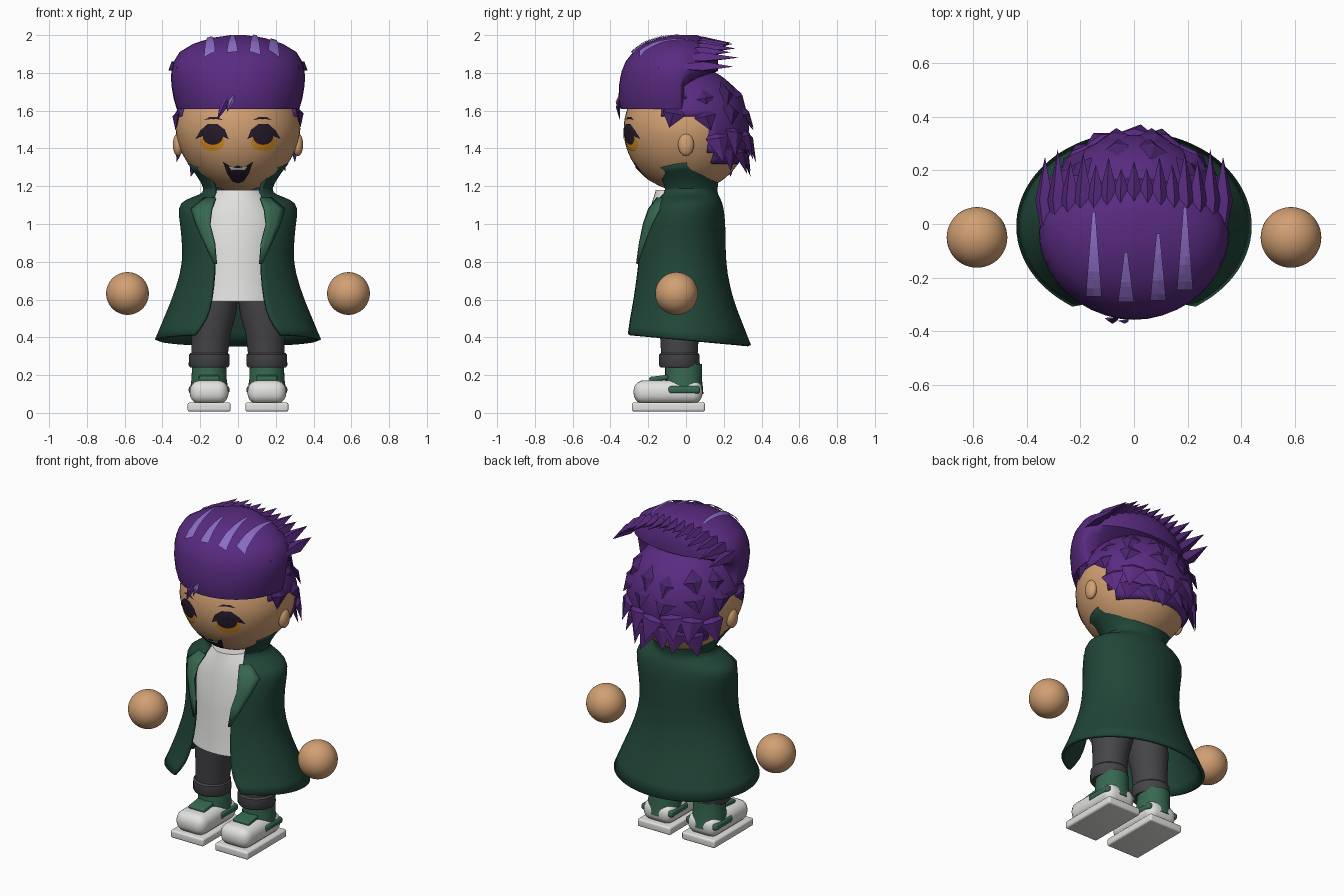
import bpy, bmesh, math
from mathutils import Vector
from mathutils.bvhtree import BVHTree

if "Cube" in bpy.data.objects:
    bpy.data.objects.remove(bpy.data.objects["Cube"])


def material(name, *rgb):
    m = bpy.data.materials.new(name)
    m.use_nodes = True
    m.diffuse_color = (*rgb, 1)
    m.node_tree.nodes["Principled BSDF"].inputs["Base Color"].default_value = (*rgb, 1)
    return m


SKIN = material("skin", .64, .35, .17)
PURPLE = material("purple hair", .1, .024, .22)
DEEP = material("deep purple hair", .068, .017, .15)
LILAC = material("lilac highlight", .26, .15, .56)
GREEN = material("coat green", .015, .06, .039)
MOSS = material("light green", .038, .14, .08)
WHITE = material("off white", .76, .76, .74)
GREY = material("charcoal", .06, .058, .065)
INK = material("dark ink", .02, .011, .024)
AMBER = material("amber", .7, .27, .015)


def finish(name, bm, mat, angle=40):
    me = bpy.data.meshes.new(name)
    bm.to_mesh(me)
    bm.free()
    me.materials.append(mat)
    ob = bpy.data.objects.new(name, me)
    bpy.context.collection.objects.link(ob)
    if angle:
        bpy.ops.object.select_all(action='DESELECT')
        ob.select_set(True)
        bpy.context.view_layer.objects.active = ob
        bpy.ops.object.shade_smooth_by_angle(angle=math.radians(angle))
    return ob


def ball(name, loc, size, mat):
    bm = bmesh.new()
    bmesh.ops.create_uvsphere(bm, u_segments=48, v_segments=32, radius=1)
    bmesh.ops.scale(bm, vec=size, verts=bm.verts)
    bmesh.ops.translate(bm, vec=loc, verts=bm.verts)
    return finish(name, bm, mat, 60)


def block(name, loc, size, mat, bevel, tilt=0):
    bm = bmesh.new()
    bmesh.ops.create_cube(bm, size=1)
    bmesh.ops.scale(bm, vec=size, verts=bm.verts)
    bmesh.ops.bevel(bm, geom=bm.edges[:], offset=bevel, segments=5, profile=.5, affect='EDGES')
    ob = finish(name, bm, mat)
    ob.location = loc
    ob.rotation_euler.x = tilt
    return ob


def oval(z, w, front, back, x=0, start=0, mid=None, n=40):
    """Points round an oval, widest at y = mid, counter-clockwise from the front."""
    c = (front + back) / 2 if mid is None else mid
    pts = []
    for i in range(n):
        a = start + (math.tau - 2 * start) * i / (n - 1 if start else n)
        k = math.cos(a)
        pts.append(Vector((x + w * math.sin(a), c - k * (c - front if k > 0 else back - c), z)))
    return pts


def loft(rings, closed=True):
    """Skin a list of rings given from top to bottom."""
    bm = bmesh.new()
    rows = [[bm.verts.new(p) for p in r] for r in rings]
    n = len(rows[0])
    for a, b in zip(rows, rows[1:]):
        for j in range(n if closed else n - 1):
            k = (j + 1) % n
            bm.faces.new((a[j], b[j], b[k], a[k]))
    if closed:
        bm.faces.new(rows[0])
        bm.faces.new(rows[-1][::-1])
    return bm


def solidify(ob, thick):
    m = ob.modifiers.new("thickness", 'SOLIDIFY')
    m.thickness, m.offset = thick, -1


def spike(bm, start, mid, tip, w, t, out):
    """A pointed hair clump with a diamond section."""
    start, mid, tip, out = map(Vector, (start, mid, tip, out))
    side = (tip - start).cross(out).normalized()
    ring = [bm.verts.new(mid + v) for v in (side * w, out * t, -side * w, -out * t)]
    a, b = bm.verts.new(start), bm.verts.new(tip)
    for j in range(4):
        bm.faces.new((a, ring[j], ring[(j + 1) % 4]))
        bm.faces.new((b, ring[(j + 1) % 4], ring[j]))


# Head, ears and hands
R, HZ = .33, 1.5


def narrow(z):
    return 1 - .25 * max(0, HZ - z)


head = ball("head", (0, 0, HZ), (R, R, R), SKIN)
for v in head.data.vertices:
    v.co.x *= narrow(v.co.z)
for s, side in ((1, "left"), (-1, "right")):
    ball(side + "_ear", (s * .317, 0, 1.42), (.028, .042, .06), SKIN)
    ball(side + "_hand", (s * .585, -.05, .632), (.113, .113, .113), SKIN)


# Painted face: thin plates wrapped on the head
def plate(name, outline, mat, lift):
    bm = bmesh.new()
    mx = sum(p[0] for p in outline) / len(outline)
    mz = sum(p[1] for p in outline) / len(outline)

    def wrap(x, z):
        y = math.sqrt(max(0, R * R - (x / narrow(z)) ** 2 - (z - HZ) ** 2))
        return bm.verts.new((x, -y - lift, z))
    rows = [[wrap(mx + (x - mx) * f, mz + (z - mz) * f) for x, z in outline] for f in (.33, .67, 1)]
    n, hub = len(outline), wrap(mx, mz)
    for j in range(n):
        k = (j + 1) % n
        bm.faces.new((hub, rows[0][j], rows[0][k]))
        for a, b in zip(rows, rows[1:]):
            bm.faces.new((a[j], b[j], b[k], a[k]))
    bm.normal_update()
    bmesh.ops.reverse_faces(bm, faces=[f for f in bm.faces if f.normal.y > 0])
    finish(name, bm, mat, 0)


def disc(x, z, w, h, n=20):
    return [(x + w * math.cos(math.tau * i / n), z + h * math.sin(math.tau * i / n)) for i in range(n)]


LASH = [(.05, 1.45), (.07, 1.5), (.11, 1.53), (.16, 1.53), (.2, 1.495), (.225, 1.45), (.19, 1.47), (.13, 1.49), (.08, 1.47)]
BROW = [(.08, 1.55), (.11, 1.567), (.15, 1.567), (.18, 1.55), (.15, 1.557), (.11, 1.557)]
for s, side in ((1, "left"), (-1, "right")):
    plate(side + "_iris", disc(s * .135, 1.435, .064, .05), AMBER, .004)
    plate(side + "_pupil", disc(s * .133, 1.464, .054, .045), INK, .006)
    plate(side + "_lashes", [(s * x, z) for x, z in LASH], INK, .008)
    plate(side + "_brow", [(s * x, z) for x, z in BROW], INK, .004)
half = [(.03, 1.3), (.08, 1.33), (.06, 1.27), (.03, 1.225)]
plate("mouth", [(0, 1.31)] + half + [(0, 1.215)] + [(-x, z) for x, z in half[::-1]], INK, .004)
plate("teeth", [(-.05, 1.305), (0, 1.295), (.05, 1.305), (.035, 1.285), (-.035, 1.285)], WHITE, .007)

# Swept hair cap with strands combed to the back
cap = [(2, .04, -.07, .06), (1.985, .14, -.14, .1), (1.955, .235, -.22, .14), (1.91, .31, -.28, .16),
       (1.86, .34, -.32, .17), (1.81, .352, -.34, .17), (1.775, .355, -.348, .08),
       (1.73, .352, -.355, 0), (1.66, .34, -.357, 0), (1.61, .325, -.347, .01)]
bm = loft([oval(*r, mid=-.03) for r in cap])
for i in range(15):
    x = -.335 + .67 * i / 14
    z = 1.79 + .2 * math.sqrt(1 - (x / .36) ** 2)
    reach = .2 + .15 * abs(x) + .035 * (i % 2)
    out = Vector((x * 2, 0, 1)).normalized()
    spike(bm, (x * .96, -.16, z - .035), (x, .09, z - .028), (x * .99, reach, z - .03), .04, .03, out)
spike(bm, (-.05, -.34, 1.68), (-.08, -.36, 1.62), (-.11, -.35, 1.55), .02, .012, (0, -1, 0))
surface = BVHTree.FromBMesh(bm)
finish("hair_cap", bm, PURPLE, 45)

# Lilac streaks draped on the cap
bm = bmesh.new()
for x, y0, y1 in ((-.15, -.265, .05), (-.03, -.285, -.1), (.09, -.28, -.03), (.19, -.24, .07)):
    last = None
    for i in range(11):
        f = i / 10
        y = y0 + (y1 - y0) * f
        w = .03 * (1 - f * .8)
        row = []
        for dx in (-w, 0, w):
            hit = surface.ray_cast(Vector((x + dx, y, 3)), Vector((0, 0, -1)))[0]
            row.append(bm.verts.new(hit + Vector((0, -.006, .009))))
        if last:
            for j in (0, 1):
                bm.faces.new((last[j], last[j + 1], row[j + 1], row[j]))
        last = row
spike(bm, (-.02, -.35, 1.69), (-.035, -.364, 1.65), (-.06, -.36, 1.59), .015, .008, (0, -1, 0))
finish("hair_streaks", bm, LILAC, 0)

# Close hair on the back of the head
bm = bmesh.new()
bmesh.ops.create_uvsphere(bm, u_segments=48, v_segments=32, radius=.338)
bmesh.ops.translate(bm, vec=(0, -.005, 1.505), verts=bm.verts)


def bare(p):
    return p.z < 1.33 or (p.y < .13 and p.z < 1.56) or p.y < -.12


bmesh.ops.delete(bm, geom=[f for f in bm.faces if bare(f.calc_center_median())], context='FACES')
solidify(finish("back_hair", bm, PURPLE), .02)

# Rows of broad pointed clumps: height, spread, count, drop, half width
rows = [("upper", 1.68, 98, 8, .08, .055, DEEP), ("middle", 1.585, 100, 8, .075, .062, DEEP),
        ("lower", 1.47, 60, 7, .13, .07, PURPLE), ("nape", 1.38, 42, 6, .115, .065, DEEP)]
for name, z, spread, count, drop, width, mat in rows:
    bm = bmesh.new()
    for i in range(count):
        a = math.radians(-spread + 2 * spread * i / (count - 1))
        out = Vector((math.sin(a), math.cos(a), 0))
        rad = math.sqrt(.338 ** 2 - (z - 1.505) ** 2)
        up = Vector((0, -.005, z + .015 * (i % 3 - 1)))
        sway = Vector((out.y, -out.x, 0)) * .025 * (i % 2 * 2 - 1)
        flare = .012 + .028 * max(0, out.y)
        spike(bm, out * (rad - .035) + up + Vector((0, 0, .06)), out * (rad + .004) + up,
              out * (rad + flare) + up + sway - Vector((0, 0, drop)), width, .02, out)
    finish(name + "_hair_clumps", bm, mat, 0)

# Open flared coat with a raised collar: height, half width, front, back, half gap
coat = [(1.325, .268, -.215, .195, .19), (1.25, .215, -.18, .175, .15), (1.18, .172, -.15, .165, .12),
        (1.155, .2, -.155, .17, .125), (1.13, .285, -.18, .185, .14), (1.09, .322, -.21, .2, .155),
        (1, .307, -.25, .21, .165), (.85, .292, -.27, .21, .125), (.74, .304, -.28, .218, .125),
        (.6, .352, -.3, .25, .14), (.5, .395, -.325, .29, .165), (.39, .44, -.36, .345, .23)]
rings = [oval(z, w, f, b, start=math.asin(g / w)) for z, w, f, b, g in coat]
for p in rings[0]:
    p.z -= .35 * max(0, p.y - .05) + .2 * max(0, -p.y)
for p in rings[-1]:
    p.z -= .09 * p.y
ob = finish("coat", loft(rings, closed=False), GREEN, 60)
smooth = ob.modifiers.new("smooth", 'SUBSURF')
smooth.levels = smooth.render_levels = 1
smooth.boundary_smooth = 'PRESERVE_CORNERS'
solidify(ob, .018)


def coat_front(x, z):
    for a, b in zip(coat, coat[1:]):
        if b[0] <= z <= a[0]:
            t = (a[0] - z) / (a[0] - b[0])
            _, w, f, k, _ = [p + (q - p) * t for p, q in zip(a, b)]
            return (f + k) / 2 - (k - f) / 2 * math.sqrt(max(0, 1 - (x / w) ** 2))


# Folded lapels lying on the coat
folds = [(1.14, .12, .18), (1.08, .14, .25), (1, .15, .225), (.9, .125, .18), (.79, .115, .128)]
for s, side in ((1, "left"), (-1, "right")):
    strips = [[(s * (a + (b - a) * t), coat_front(a + (b - a) * t, z) - .008, z)
               for t in (0, .33, .67, 1)[::s]] for z, a, b in folds]
    solidify(finish(side + "_lapel", loft(strips, closed=False), MOSS, 60), .012)

# Shirt
shirt = [(1.18, .125, -.16, .12), (1.13, .18, -.175, .14), (1.05, .24, -.2, .15),
         (.85, .23, -.225, .16), (.7, .24, -.235, .17), (.59, .26, -.25, .18)]
finish("shirt", loft([oval(*r) for r in shirt]), WHITE)

# Legs, cuffs and shoes
for s, side in ((1, "left"), (-1, "right")):
    leg = [(.64, .115, .12), (.52, .13, .118), (.42, .143, .103), (.28, .152, .095)]
    finish(side + "_leg", loft([oval(z, r, -.035 - r, -.035 + r, s * x) for z, x, r in leg]), GREY)
    cuff = [(.318, .098), (.308, .107), (.252, .108), (.24, .1)]
    finish(side + "_cuff", loft([oval(z, r, -.035 - r, -.035 + r, s * .153) for z, r in cuff]), GREY)
    upper = [(.26, .09, -.11, .086), (.18, .093, -.11, .084), (.13, .1, -.11, .09), (.1, .1, -.1, .092)]
    finish(side + "_shoe_upper", loft([oval(*r, s * .153) for r in upper]), MOSS)
    block(side + "_shoe_toe", (s * .153, -.095, .11), (.205, .365, .125), WHITE, .055)
    block(side + "_shoe_strap", (s * .153, -.145, .183), (.11, .1, .026), MOSS, .01, .12)
    block(side + "_shoe_flap", (s * .153, -.01, .122), (.216, .17, .04), MOSS, .015)
    block(side + "_shoe_sole", (s * .153, -.093, .031), (.228, .388, .048), WHITE, .012)
